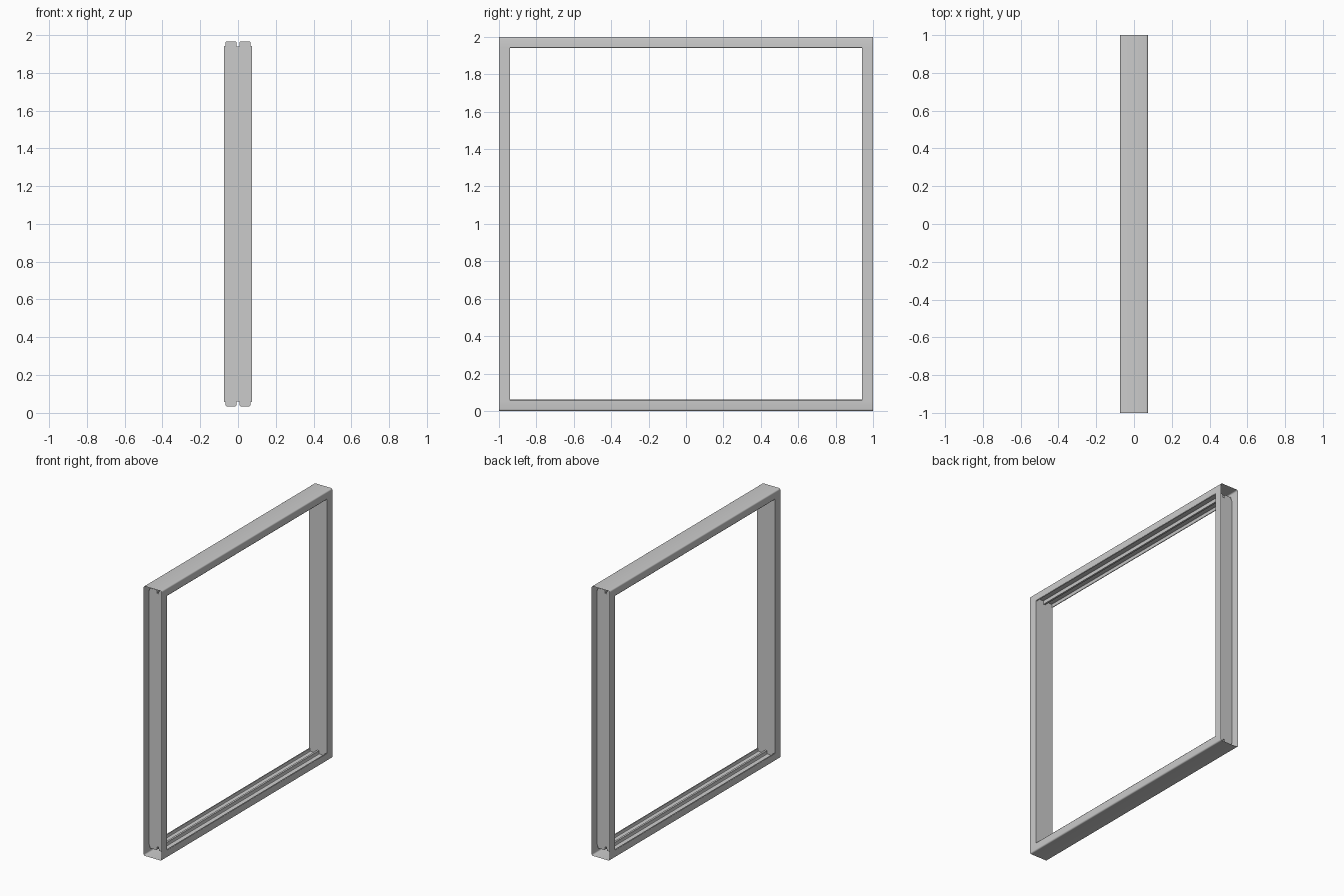
import bpy, math

if "Cube" in bpy.data.objects:
    bpy.data.objects.remove(bpy.data.objects["Cube"])

W, R, D = 0.074, 0.01, 0.06     # half width, outer corner radius, frame depth


def make(name, verts, faces, mirror):
    me = bpy.data.meshes.new(name)
    me.from_pydata(verts, [], faces)
    ob = bpy.data.objects.new(name, me)
    bpy.context.collection.objects.link(ob)
    m = ob.modifiers.new("mirror", 'MIRROR')
    m.use_axis = [a in mirror for a in "xyz"]
    m.mirror_object = centre
    bpy.ops.object.select_all(action='DESELECT')
    ob.select_set(True)
    bpy.context.view_layer.objects.active = ob
    bpy.ops.object.shade_smooth_by_angle(angle=math.radians(35))
    return ob


def sheet(name, profile, half_len, mirror):
    """Open sheet: an x/z profile swept along y."""
    n = len(profile)
    verts = [(x, y, z) for y in (-half_len, half_len) for x, z in profile]
    faces = [(i, i + 1, n + i + 1, n + i) for i in range(n - 1)]
    return make(name, verts, faces, mirror)


# mirror centre at mid height
centre = bpy.data.objects.new("mirror_centre", None)
bpy.context.collection.objects.link(centre)
centre.location = (0, 0, 1)
centre.hide_render = True
bpy.context.view_layer.update()

# outer shell of the bottom and top rails, with rounded long edges
arc = [(W - R + R * math.cos(t), R - R * math.sin(t))
       for t in (i * math.pi / 8 for i in range(5))]
right = [(W, D - 0.004)] + arc
outer = right + [(-x, z) for x, z in reversed(right)]
sheet("rail_shell", outer, 1.0, "z")

# twin sliding grooves on the inside of both rails
half = [(W, D - 0.004), (W - 0.002, D - 0.001), (W - 0.004, D), (0.067, D - 0.002),
        (0.066, 0.041), (0.064, 0.036), (0.061, 0.035),
        (0.013, 0.035), (0.010, 0.036), (0.008, 0.041), (0.007, D)]
track = half + [(-x, z) for x, z in reversed(half)]
sheet("rail_tracks", track[::-1], 1 - D, "z")

# post webs, cut at both ends to fit the groove profile
y = 1 - D
loop = [(x, y, z) for x, z in track] + [(x, y, 2 - z) for x, z in reversed(track)]
make("post_web", loop, [tuple(range(len(loop)))], "y")

# post side flanges, open to the outside
zb = D - 0.004
make("post_flange", [(W, y, zb), (W, 1, zb), (W, 1, 2 - zb), (W, y, 2 - zb)],
     [(0, 1, 2, 3)], "xy")
